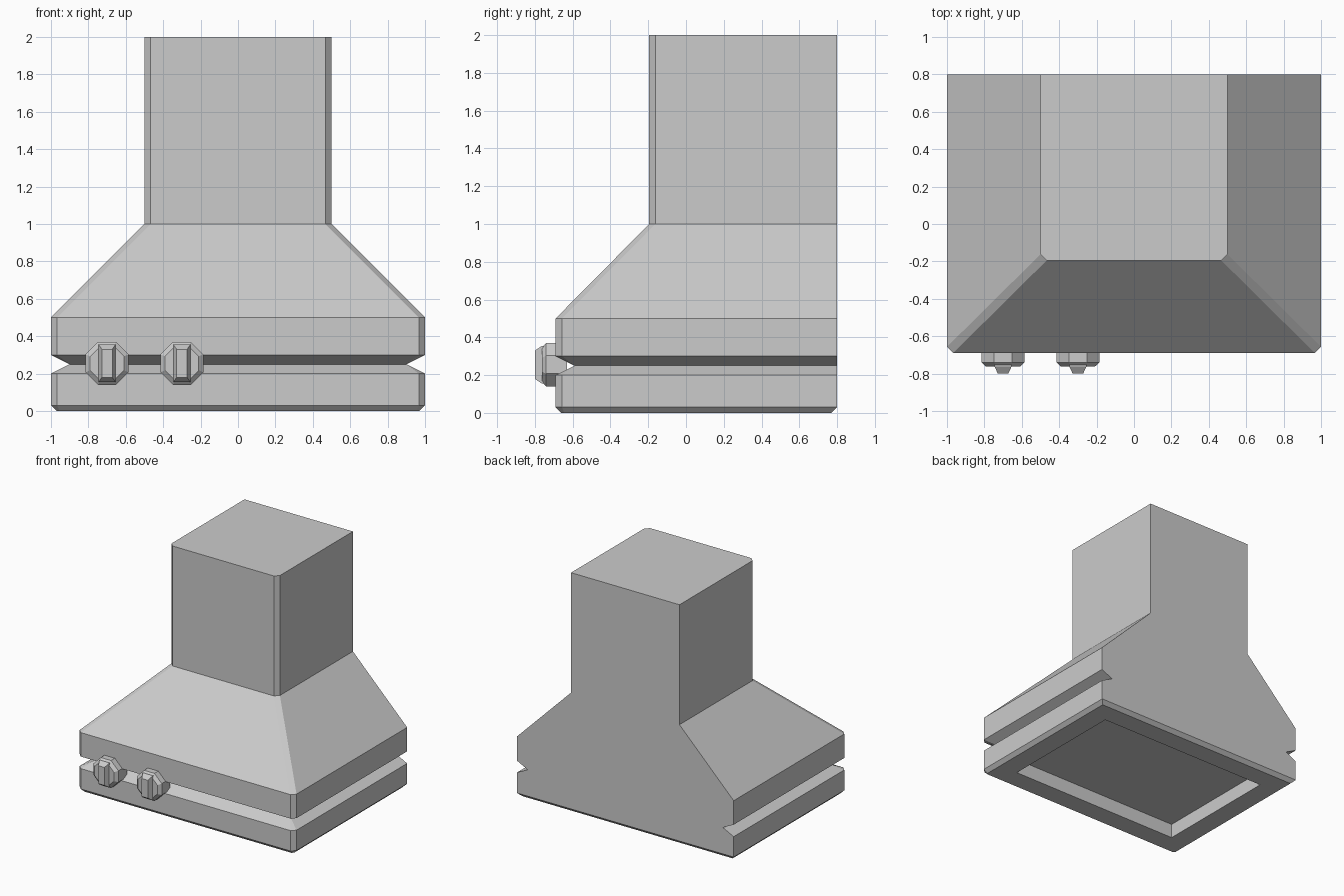
import bpy, bmesh, math

if "Cube" in bpy.data.objects:
    bpy.data.objects.remove(bpy.data.objects["Cube"])


def loft(name, rings):
    """Skin a stack of equal-length rings and cap both ends."""
    bm = bmesh.new()
    loops = [[bm.verts.new(p) for p in ring] for ring in rings]
    n = len(loops[0])
    for a, b in zip(loops, loops[1:]):
        for i in range(n):
            j = (i + 1) % n
            bm.faces.new((a[i], a[j], b[j], b[i]))
    bm.faces.new(loops[0])
    bm.faces.new(loops[-1])
    bmesh.ops.remove_doubles(bm, verts=bm.verts[:], dist=1e-5)
    bmesh.ops.recalc_face_normals(bm, faces=bm.faces[:])
    mesh = bpy.data.meshes.new(name)
    bm.to_mesh(mesh)
    bm.free()
    obj = bpy.data.objects.new(name, mesh)
    bpy.context.collection.objects.link(obj)
    return obj


def hood_ring(z, hx, front, back, c):
    """Plan outline with chamfered front corners and square back corners."""
    return [(-hx + c, front, z), (hx - c, front, z), (hx, front + c, z),
            (hx, back, z), (-hx, back, z), (-hx, front + c, z)]


# Hood: recessed underside, grooved base, sloped canopy and chimney in one skin
C = 0.033
hood = loft("hood_body", [hood_ring(*r) for r in (
    (0.12, 0.80, -0.49, 0.60, 0),
    (0.00, 0.80, -0.49, 0.60, 0),
    (0.00, 0.97, -0.66, 0.77, 0.015),
    (0.03, 1.00, -0.69, 0.80, C),
    (0.20, 1.00, -0.69, 0.80, C),
    (0.25, 0.90, -0.59, 0.80, 0),
    (0.30, 1.00, -0.69, 0.80, C),
    (0.50, 1.00, -0.69, 0.80, C),
    (1.00, 0.50, -0.195, 0.80, C),
    (2.00, 0.50, -0.195, 0.80, C),
)])


# Knobs: chamfered octagonal discs with a tapered vertical grip
def octagon(x, y, z, apothem):
    r = apothem / math.cos(math.pi / 8)
    angles = [math.pi / 8 + k * math.pi / 4 for k in range(8)]
    return [(x + r * math.cos(a), y, z + r * math.sin(a)) for a in angles]


def rect(x, y, z, hx, hz):
    return [(x + sx * hx, y, z + sz * hz)
            for sx, sz in ((-1, -1), (1, -1), (1, 1), (-1, 1))]


KZ = 0.255
for side, x in (("left", -0.70), ("right", -0.30)):
    loft(f"knob_{side}", [octagon(x, y, KZ, r) for y, r in (
        (-0.63, 0.115), (-0.74, 0.115), (-0.763, 0.09))])
    loft(f"knob_grip_{side}", [
        rect(x, -0.75, KZ, 0.045, 0.10),
        rect(x, -0.763, KZ, 0.045, 0.10),
        rect(x, -0.80, KZ, 0.028, 0.075)])
